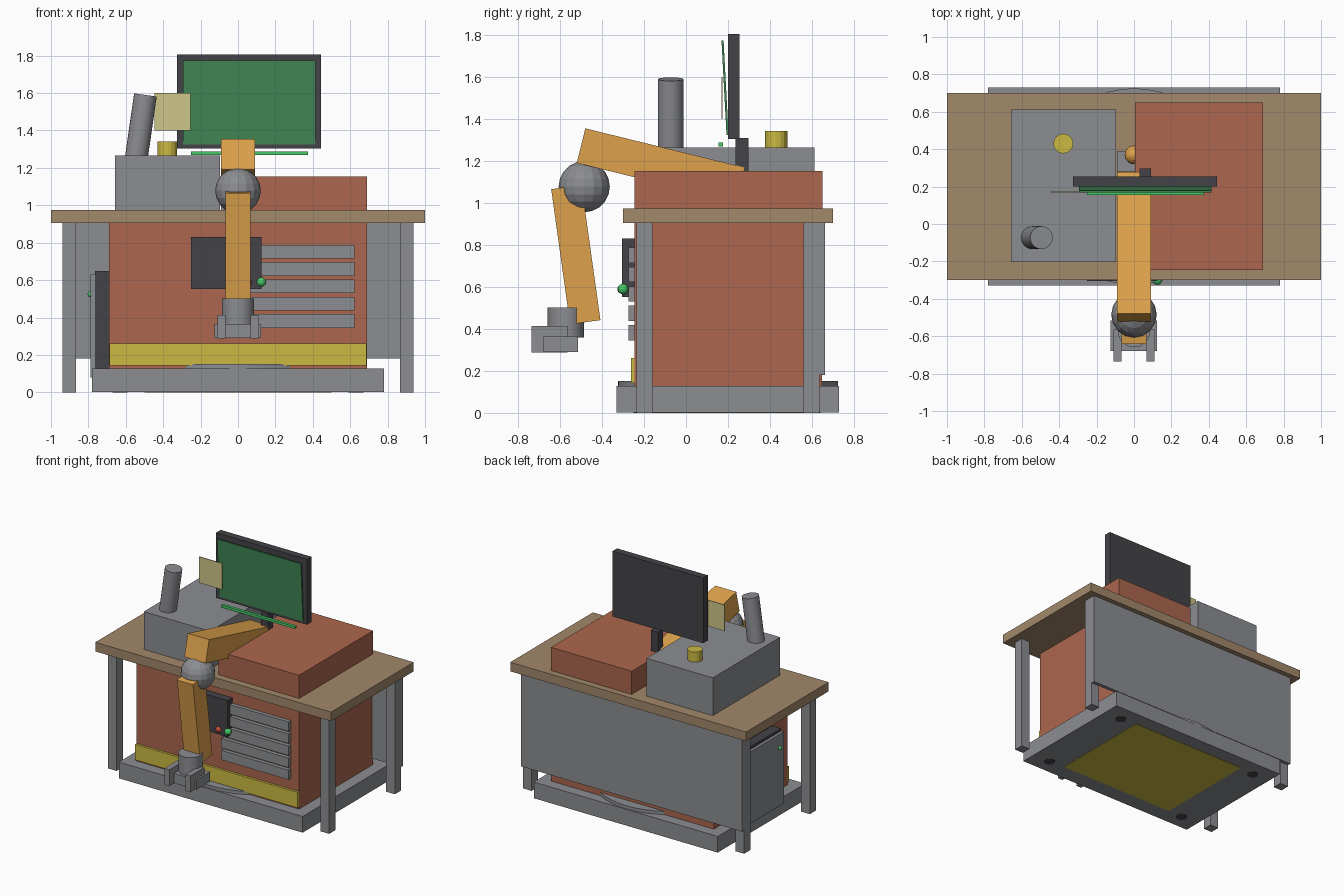
import bpy
from math import radians
from mathutils import Vector

cube = bpy.data.objects.get("Cube")
if cube:
    bpy.data.objects.remove(cube, do_unlink=True)


def material(name, rgb):
    m = bpy.data.materials.new(name)
    lin = [((c / 255 + 0.055) / 1.055) ** 2.4 for c in rgb] + [1]
    m.diffuse_color = lin
    m.use_nodes = True
    m.node_tree.nodes["Principled BSDF"].inputs["Base Color"].default_value = lin
    return m


wood = material("wood brown", (162, 136, 107))
brick = material("brick red", (172, 103, 78))
grey = material("metal grey", (140, 141, 145))
dark = material("dark grey", (68, 67, 72))
yellow = material("yellow", (204, 186, 66))
paper = material("pale yellow", (206, 198, 137))
orange = material("arm orange", (222, 162, 76))
screen_green = material("screen green", (65, 136, 85))
lamp_green = material("bright green", (72, 200, 105))
lamp_red = material("button red", (200, 75, 55))


def finish(name, mat):
    o = bpy.context.object
    o.name = name
    o.data.materials.append(mat)
    return o


def box(name, mat, x, y, z):
    """Box from its extents along each axis."""
    bpy.ops.mesh.primitive_cube_add(size=1, location=[sum(r) / 2 for r in (x, y, z)])
    o = finish(name, mat)
    o.scale = [r[1] - r[0] for r in (x, y, z)]
    return o


def beam(name, mat, start, end, width, depth):
    """Square beam running from start to end in the side plane."""
    a, b = Vector(start), Vector(end)
    bpy.ops.mesh.primitive_cube_add(size=1, location=(a + b) / 2)
    o = finish(name, mat)
    o.scale = (width, depth, (b - a).length)
    o.rotation_euler = (b - a).to_track_quat("Z", "Y").to_euler()
    return o


def rod(name, mat, radius, start, end, sides=24, smooth=True):
    a, b = Vector(start), Vector(end)
    bpy.ops.mesh.primitive_cylinder_add(vertices=sides, radius=radius,
                                        depth=(b - a).length, location=(a + b) / 2)
    o = finish(name, mat)
    o.rotation_euler = (b - a).to_track_quat("Z", "Y").to_euler()
    if smooth:
        bpy.ops.object.shade_smooth_by_angle(angle=radians(30))
    return o


def ball(name, mat, radius, at, segments=16, rings=10):
    bpy.ops.mesh.primitive_uv_sphere_add(segments=segments, ring_count=rings,
                                         radius=radius, location=at)
    return finish(name, mat)


# Base, turntable and underside
box("base", grey, (-.78, .78), (-.33, .73), (.003, .127))
rod("turntable", grey, .525, (0, .2, .127), (0, .2, .152), 48)
box("underside_plate", yellow, (-.5, .5), (-.2, .62), (0, .004))
for x in (-.63, .63):
    for y in (-.21, .6):
        rod("base_foot", dark, .04, (x, y, 0), (x, y, .004))

# Cabinet body
box("cabinet", brick, (-.69, .69), (-.245, .648), (.127, .905))
box("cabinet_upper", brick, (.005, .69), (-.245, .65), (.975, 1.153))
box("kick_strip", yellow, (-.688, .688), (-.263, -.245), (.143, .262))
for i in range(5):
    z = .345 + i * .0925
    box("drawer_slat", grey, (.05, .622), (-.275, -.245), (z, z + .073))

# Table
box("tabletop", wood, (-1, 1), (-.3, .7), (.905, .975))
for s in (-1, 1):
    for y in (-.235, .56):
        box("table_leg", grey, sorted((s * .865, s * .938)), (y, y + .075), (0, .905))
box("back_panel", grey, (-.938, .938), (.635, .662), (.18, .905))

# Front control box with buttons
box("control_box", dark, (-.25, .125), (-.305, -.245), (.552, .83))
ball("green_button", lamp_green, .025, (.125, -.3, .59))
ball("red_button", lamp_red, .022, (.05, -.305, .59))

# Side unit
box("side_unit", dark, (-.765, -.69), (-.06, .46), (.127, .65))
box("side_unit_cover", grey, (-.788, -.765), (-.06, .46), (.08, .63))
ball("side_lamp", lamp_green, .016, (-.788, -.01, .525))

# Top box with tube and knob
box("top_box", grey, (-.657, -.095), (-.203, .613), (.975, 1.265))
rod("tilted_tube", grey, .061, (-.547, -.073, 1.23), (-.495, -.073, 1.59))
rod("knob", yellow, .053, (-.378, .43, 1.265), (-.378, .43, 1.342), 16, False)

# Monitor
box("monitor_stand", dark, (.03, .09), (.235, .297), (1.153, 1.31))
box("monitor", dark, (-.325, .445), (.2, .255), (1.305, 1.805))
beam("screen", screen_green, (.06, .198, 1.325), (.06, .174, 1.775), .71, .01)
box("note", paper, (-.447, -.255), (.168, .174), (1.4, 1.6))
box("light_bar", lamp_green, (-.25, .373), (.155, .177), (1.27, 1.288))

# Robot arm
box("arm_pedestal", grey, (-.09, .09), (.28, .39), (.975, 1.06))
ball("shoulder", orange, .05, (0, .37, 1.09))
beam("upper_arm", orange, (0, -.5, 1.273), (0, .258, 1.087), .18, .17)
ball("elbow", grey, .122, (0, -.485, 1.078))
beam("forearm", orange, (0, -.48, .432), (0, -.57, 1.076), .136, .146)

# Gripper
rod("wrist", grey, .086, (0, -.573, .36), (0, -.573, .502))
box("palm", grey, (-.126, .124), (-.68, -.515), (.29, .365))
for s in (-1, 1):
    box("finger", grey, sorted((s * .068, s * .11)), (-.735, -.565), (.288, .413))
